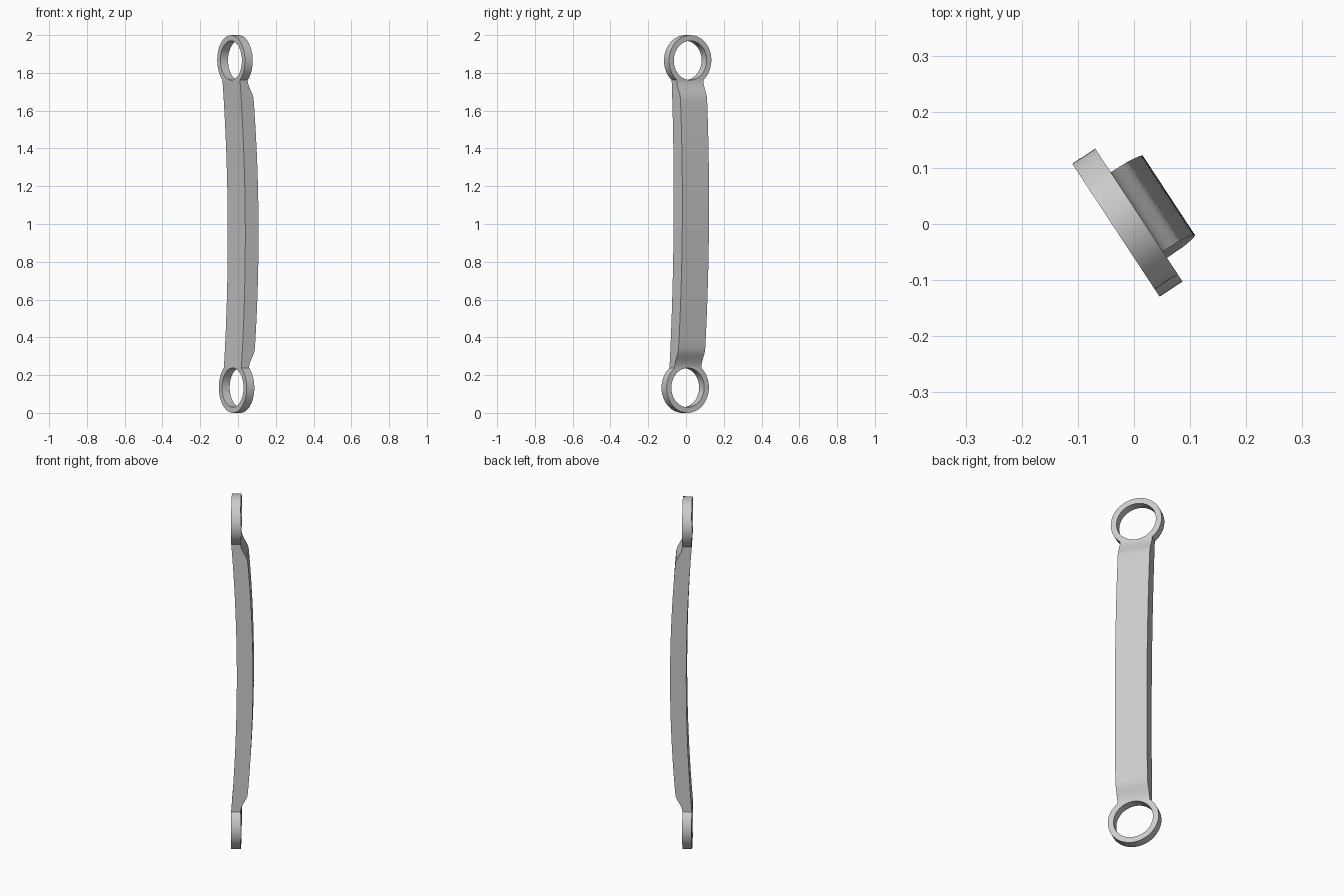
import bpy, bmesh, math
from mathutils import Vector

cube = bpy.data.objects.get("Cube")
if cube:
    bpy.data.objects.remove(cube, do_unlink=True)

YAW = math.radians(33.3)      # the link is turned about the vertical
R_OUT, R_IN = 0.134, 0.104    # ring radii
BACK, FRONT = -0.033, 0.016   # ring faces across the thickness
HALF_W = math.sqrt(R_OUT ** 2 - R_IN ** 2)   # bar is as wide as the ring chord
SEGMENTS, STEPS = 48, 64
Z_LOW, Z_HIGH = R_OUT + R_IN, 2 - R_OUT - R_IN

grey = bpy.data.materials.new("plain_grey")
grey.diffuse_color = (0.6, 0.6, 0.6, 1)
grey.use_nodes = True
grey.node_tree.nodes["Principled BSDF"].inputs["Base Color"].default_value = (0.6, 0.6, 0.6, 1)


def lean(z):
    """Sideways offset of the slightly leaning link."""
    return 0.0085 + 0.009 * (z - 1)


def finish(bm, name):
    for v in bm.verts:
        v.co.y += lean(v.co.z)
    bmesh.ops.recalc_face_normals(bm, faces=bm.faces)
    mesh = bpy.data.meshes.new(name)
    bm.to_mesh(mesh)
    bm.free()
    mesh.materials.append(grey)
    obj = bpy.data.objects.new(name, mesh)
    bpy.context.collection.objects.link(obj)
    obj.rotation_euler.z = YAW
    bpy.ops.object.select_all(action='DESELECT')
    obj.select_set(True)
    bpy.context.view_layer.objects.active = obj
    bpy.ops.object.shade_smooth_by_angle(angle=math.radians(35))


# End rings, cut off flat where they meet the bar
def ring(name, z, side):
    bm = bmesh.new()
    section = [(R_OUT, BACK), (R_OUT, FRONT), (R_IN, FRONT), (R_IN, BACK)]
    loops = []
    for i in range(SEGMENTS):
        a = 2 * math.pi * i / SEGMENTS
        loops.append([bm.verts.new((x, r * math.cos(a), z + r * math.sin(a))) for r, x in section])
    for i in range(SEGMENTS):
        a, b = loops[i], loops[(i + 1) % SEGMENTS]
        for k in range(4):
            m = (k + 1) % 4
            bm.faces.new((a[k], b[k], b[m], a[m]))
    bmesh.ops.bisect_plane(bm, geom=bm.verts[:] + bm.edges[:] + bm.faces[:],
                           plane_co=Vector((0, 0, z - side * (R_IN + 0.0005))),
                           plane_no=Vector((0, 0, side)), clear_inner=True)
    finish(bm, name)


ring("top_ring", 2 - R_OUT, 1)
ring("bottom_ring", R_OUT, -1)


# Bowed bar: side profile extruded across its width
def profile(z):
    t = abs(z - 1) / (Z_HIGH - 1)
    s = min(1, min(z - Z_LOW, Z_HIGH - z) / 0.1)
    s = s * s * (3 - 2 * s)
    outer = FRONT + (0.080 - 0.036 * t * t - FRONT) * s
    inner = -0.004 + (BACK + 0.004) * t * t
    return inner, outer


bm = bmesh.new()
heights = [Z_LOW + (Z_HIGH - Z_LOW) * (1 - math.cos(math.pi * i / STEPS)) / 2 for i in range(STEPS + 1)]
points = [(profile(z)[0], z) for z in heights] + [(profile(z)[1], z) for z in reversed(heights)]
side = bm.faces.new([bm.verts.new((x, -HALF_W, z)) for x, z in points])
extruded = bmesh.ops.extrude_face_region(bm, geom=[side], use_keep_orig=True)
for v in extruded["geom"]:
    if isinstance(v, bmesh.types.BMVert):
        v.co.y = HALF_W
finish(bm, "bowed_bar")
